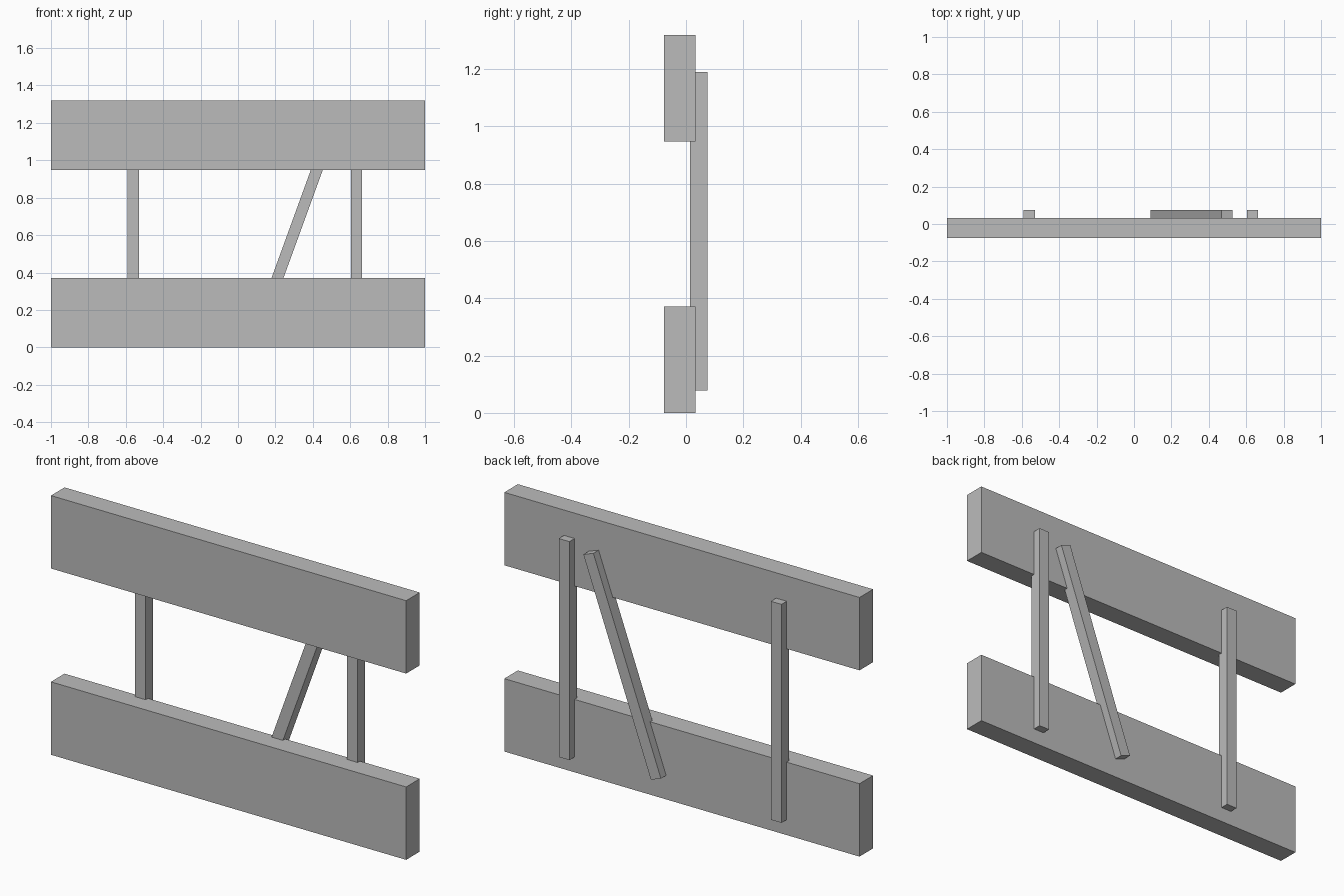
import bpy
import math

cube = bpy.data.objects.get("Cube")
if cube:
    bpy.data.objects.remove(cube, do_unlink=True)

# Single flat grey
grey = bpy.data.materials.new("plain grey")
grey.use_nodes = True
colour = (0.5, 0.5, 0.5, 1)
grey.diffuse_color = colour
grey.node_tree.nodes["Principled BSDF"].inputs["Base Color"].default_value = colour


def beam(name, centre, size, tilt=0):
    """Box of the given size, tilted sideways about y."""
    bpy.ops.mesh.primitive_cube_add(size=1, location=centre)
    ob = bpy.context.object
    ob.name = name
    ob.scale = size
    bpy.ops.object.transform_apply(location=False, rotation=False, scale=True)
    ob.rotation_euler.y = math.radians(tilt)
    ob.data.materials.append(grey)
    return ob


# Two wide boards
BOARD = (2, 0.109, 0.371)
for name, z in (("lower_board", 0.1855), ("upper_board", 1.1335)):
    beam(name, (0, -0.0215, z), BOARD)

# Posts and leaning brace let into the back of the boards
POST = (0.06, 0.061, 1.112)
for name, x, tilt in (("right_post", -0.56, 0), ("left_post", 0.634, 0),
                      ("leaning_brace", 0.307, 20)):
    beam(name, (x, 0.0445, 0.634), POST, tilt)
